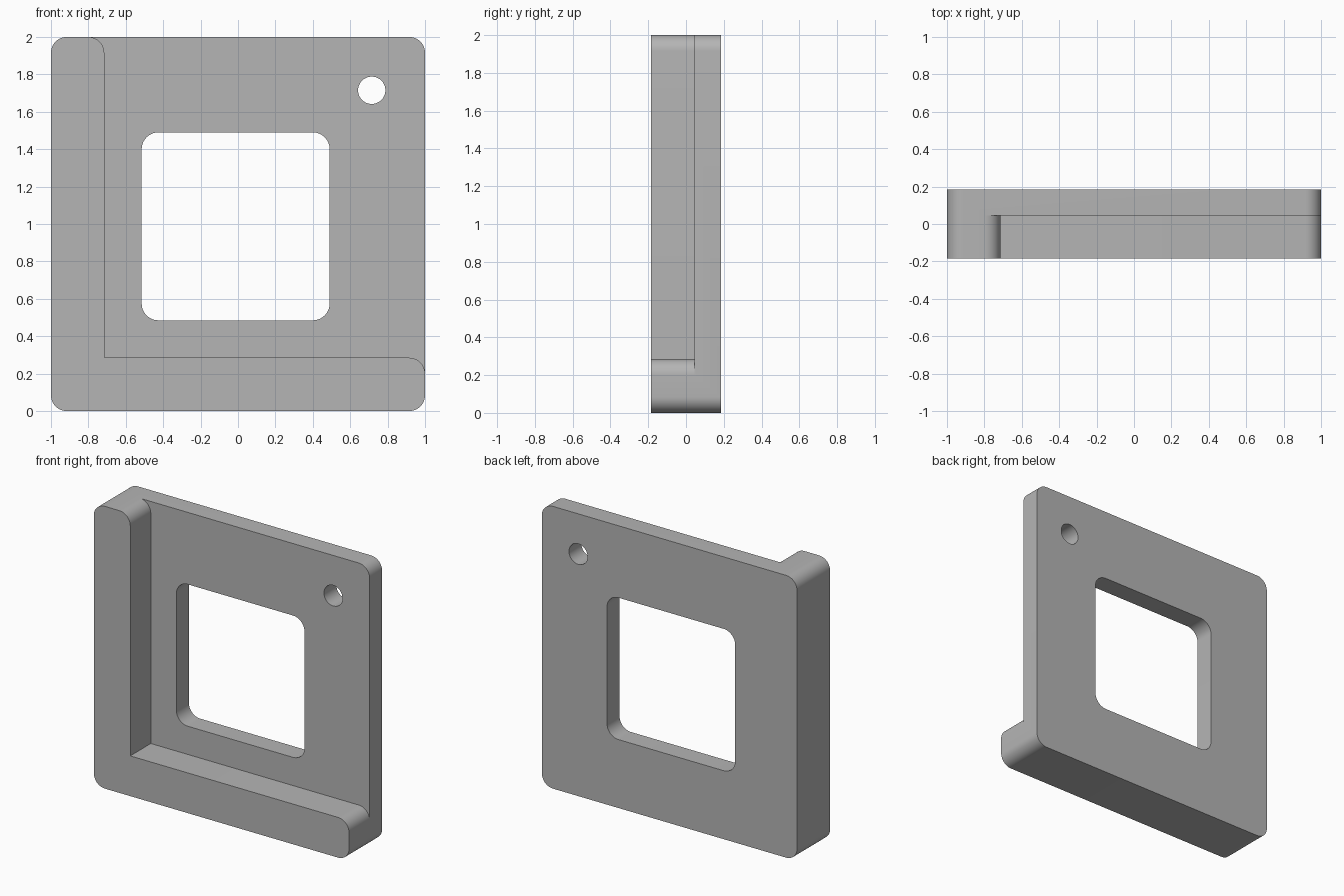
import bpy, bmesh, math

cube = bpy.data.objects.get("Cube")
if cube:
    bpy.data.objects.remove(cube, do_unlink=True)

FRONT, STEP, BACK = -0.185, 0.045, 0.185   # depths of rim, plate face and back
R = 0.085                                  # corner radius


def arc(cx, cz, r, start, end, steps=12):
    angles = [math.radians(start + (end - start) * i / steps) for i in range(steps + 1)]
    return [(cx + r * math.cos(a), cz + r * math.sin(a)) for a in angles]


def rounded_rect(x0, x1, z0, z1, r):
    return (arc(x1 - r, z1 - r, r, 0, 90) + arc(x0 + r, z1 - r, r, 90, 180)
            + arc(x0 + r, z0 + r, r, 180, 270) + arc(x1 - r, z0 + r, r, 270, 360))


def prism(name, outline, y0, y1):
    """Extrude an x-z outline from y0 to y1."""
    bm = bmesh.new()
    face = bm.faces.new([bm.verts.new((x, y0, z)) for x, z in outline])
    ext = bmesh.ops.extrude_face_region(bm, geom=[face])
    verts = [v for v in ext["geom"] if isinstance(v, bmesh.types.BMVert)]
    bmesh.ops.translate(bm, vec=(0, y1 - y0, 0), verts=verts)
    bmesh.ops.recalc_face_normals(bm, faces=bm.faces)
    mesh = bpy.data.meshes.new(name)
    bm.to_mesh(mesh)
    bm.free()
    obj = bpy.data.objects.new(name, mesh)
    bpy.context.collection.objects.link(obj)
    return obj


# Material
grey = bpy.data.materials.new("light grey")
grey.use_nodes = True
colour = (0.46, 0.46, 0.46, 1)
grey.diffuse_color = colour
grey.node_tree.nodes["Principled BSDF"].inputs["Base Color"].default_value = colour

# Full-depth block with rounded corners
frame = prism("corner_frame", rounded_rect(-1, 1, 0, 2, R), FRONT, BACK)
frame.data.materials.append(grey)

# Recess that leaves an L-shaped rim with rounded ends
inner_x, inner_z = -0.715, 0.285
recess = ([(inner_x, inner_z)]
          + arc(1 - R, inner_z - R, R, 90, 0)
          + [(1.2, inner_z - R), (1.2, 2.2), (inner_x - R, 2.2)]
          + arc(inner_x - R, 2 - R, R, 90, 0))
# Window and small round hole through the plate
cutters = [
    prism("recess_cutter", recess, FRONT - 0.2, STEP),
    prism("window_cutter", rounded_rect(-0.515, 0.49, 0.485, 1.49, 0.09), -0.5, 0.5),
    prism("hole_cutter", arc(0.715, 1.715, 0.073, 0, 352.5, 47), -0.5, 0.5),
]
bpy.context.view_layer.objects.active = frame
for cutter in cutters:
    mod = frame.modifiers.new(cutter.name, "BOOLEAN")
    mod.operation = "DIFFERENCE"
    mod.solver = "EXACT"
    mod.object = cutter
    bpy.ops.object.modifier_apply(modifier=mod.name)
    bpy.data.objects.remove(cutter, do_unlink=True)

# Smooth rounds, crisp edges
bpy.ops.object.select_all(action="DESELECT")
frame.select_set(True)
bpy.ops.object.shade_smooth_by_angle(angle=math.radians(30))
